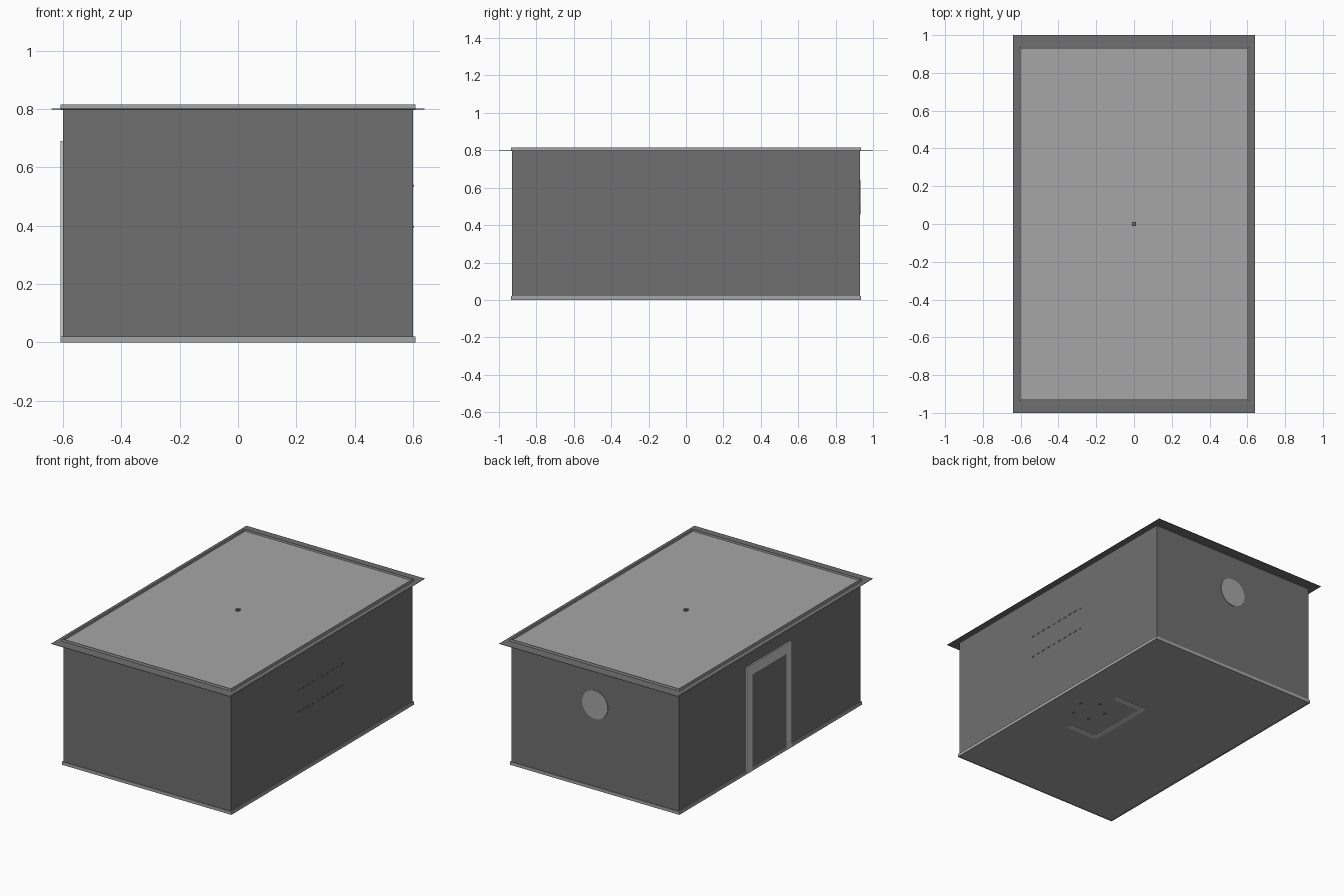
import bpy, bmesh, math
from mathutils import Matrix, Vector

cube = bpy.data.objects.get("Cube")
if cube:
    bpy.data.objects.remove(cube, do_unlink=True)


def material(name, value):
    mat = bpy.data.materials.new(name)
    mat.use_nodes = True
    colour = (value, value, value, 1)
    mat.diffuse_color = colour
    mat.node_tree.nodes["Principled BSDF"].inputs["Base Color"].default_value = colour
    return mat


dark = material("dark grey", 0.16)
light = material("light grey", 0.38)
pale = material("pale grey", 0.6)


def finish(name, bm, mat):
    mesh = bpy.data.meshes.new(name)
    bm.to_mesh(mesh)
    bm.free()
    mesh.materials.append(mat)
    obj = bpy.data.objects.new(name, mesh)
    bpy.context.collection.objects.link(obj)
    return obj


def boxes(name, mat, spans):
    """One mesh from boxes, each given as a low and a high corner."""
    bm = bmesh.new()
    for low, high in spans:
        low, high = Vector(low), Vector(high)
        size = Matrix.Diagonal((*(high - low), 1))
        bmesh.ops.create_cube(bm, size=1, matrix=Matrix.Translation((low + high) / 2) @ size)
    return finish(name, bm, mat)


def ring(name, mat, outer, inner, z0, z1):
    """Rectangular frame centred on the origin."""
    (ox, oy), (ix, iy) = outer, inner
    spans = []
    for s in (-1, 1):
        a, b = sorted((s * iy, s * oy))
        spans.append(((-ox, a, z0), (ox, b, z1)))
        a, b = sorted((s * ix, s * ox))
        spans.append(((a, -iy, z0), (b, iy, z1)))
    return boxes(name, mat, spans)


W, D, H = 0.6, 0.93, 0.8          # half width, half depth, wall height
TRIM = (W + 0.008, D + 0.006)

# Room shell: walls, floor and roof
ring("walls", dark, (W, D), (W - 0.01, D - 0.01), 0.004, H)
boxes("floor", light, [((-W, -D, 0.002), (W, D, 0.01))])
boxes("roof_overhang", dark, [((-0.64, -1, H - 0.001), (0.64, 1, H + 0.001))])
boxes("roof_panel", light, [((-W, -D, H), (W, D, H + 0.003))])

# Trim along the bottom and top of the walls
ring("skirting", light, TRIM, (W, D), 0, 0.02)
ring("cornice", light, TRIM, (W, D), H - 0.003, H + 0.015)

# Lamp mount poking through the roof
boxes("lamp_mount", dark, [((-0.01, -0.01, H), (0.01, 0.01, H + 0.015))])

# Door and its surround on the right wall
x0, x1 = -W - 0.009, -W
boxes("door_frame", pale, [
    ((x0, 0.19, 0), (x1, 0.245, 0.69)),
    ((x0, -0.215, 0), (x1, -0.16, 0.69)),
    ((x0, -0.16, 0.625), (x1, 0.19, 0.69)),
])
boxes("door", dark, [((x0 + 0.001, -0.16, 0), (x1, 0.19, 0.625))])

# Two rows of small shelf fixings on the left wall
pegs = []
for z in (0.397, 0.537):
    for i in range(10):
        y = -0.25 + i * 0.05
        pegs.append(((W, y, z - 0.003), (W + 0.003, y + 0.022, z + 0.003)))
boxes("shelf_fixings", dark, pegs)

# Round clock plate on the back wall
bm = bmesh.new()
bmesh.ops.create_cone(
    bm, cap_ends=True, segments=32, radius1=0.092, radius2=0.092, depth=0.004,
    matrix=Matrix.Translation((0, D + 0.001, 0.55)) @ Matrix.Rotation(math.pi / 2, 4, "X"))
finish("clock", bm, light)

# Desk feet showing under the floor
boxes("desk_feet", pale, [
    ((0.1, -0.24, 0.001), (0.14, 0.24, 0.004)),
    ((0.14, -0.24, 0.001), (0.335, -0.2, 0.004)),
    ((0.14, 0.2, 0.001), (0.335, 0.24, 0.004)),
])

# Five chair castors beside the desk
castors = []
for i in range(5):
    a = math.pi / 2 + i * math.tau / 5
    x, y = 0.355 + 0.1 * math.cos(a), 0.005 + 0.1 * math.sin(a)
    castors.append(((x - 0.008, y - 0.008, 0), (x + 0.008, y + 0.008, 0.004)))
boxes("chair_castors", dark, castors)
